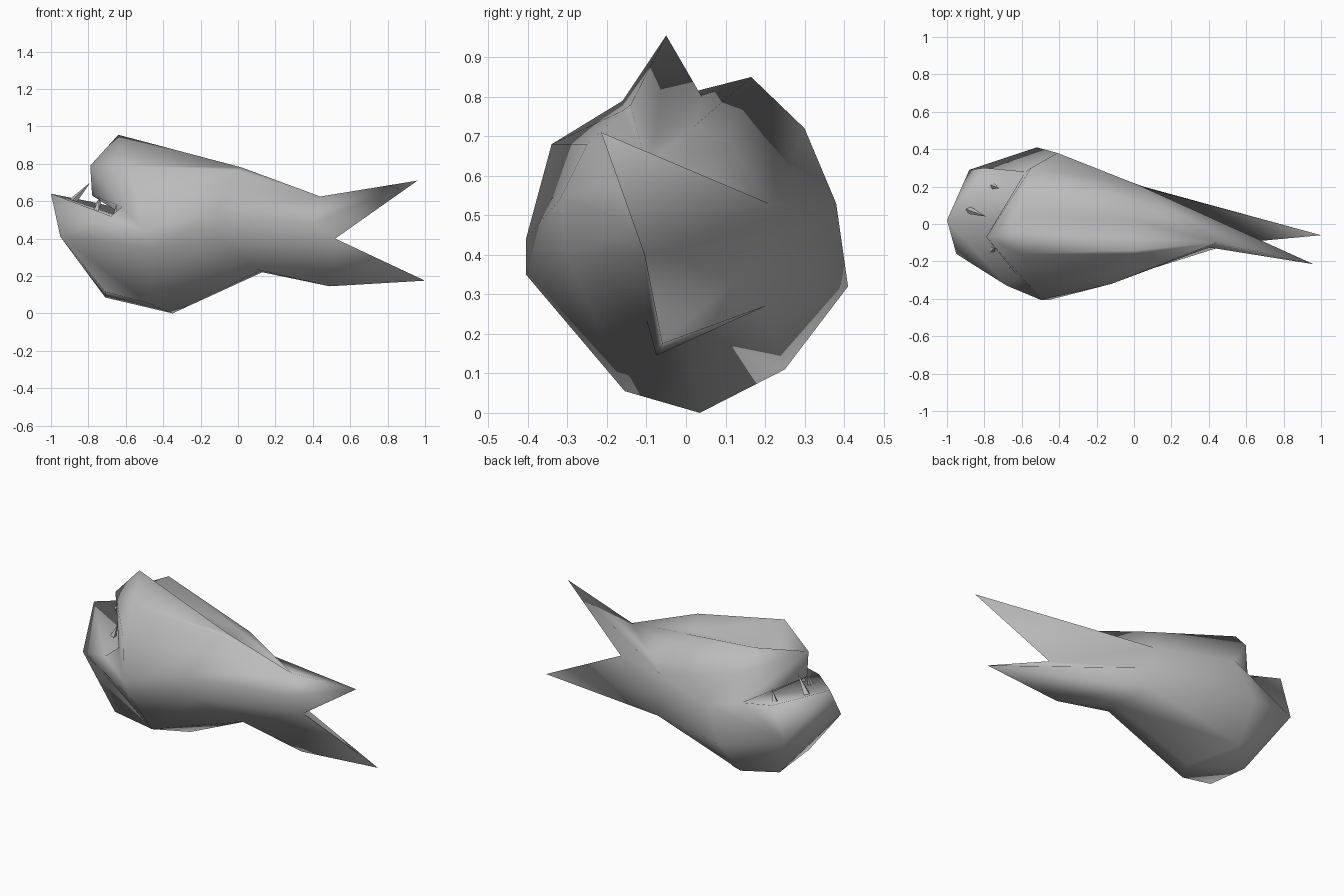
import bpy, bmesh
from math import radians
from mathutils import Vector

old = bpy.data.objects.get("Cube")
if old:
    bpy.data.objects.remove(old, do_unlink=True)

grey = bpy.data.materials.new("plain grey")
grey.use_nodes = True
tone = (0.5, 0.5, 0.5, 1)
grey.diffuse_color = tone
grey.node_tree.nodes["Principled BSDF"].inputs["Base Color"].default_value = tone


def finish(name, bm, angle):
    """Turn a bmesh into a named, shaded object."""
    mesh = bpy.data.meshes.new(name)
    bm.to_mesh(mesh)
    bm.free()
    mesh.materials.append(grey)
    obj = bpy.data.objects.new(name, mesh)
    bpy.context.collection.objects.link(obj)
    bpy.ops.object.select_all(action="DESELECT")
    obj.select_set(True)
    bpy.context.view_layer.objects.active = obj
    bpy.ops.object.shade_smooth_by_angle(angle=radians(angle))
    return obj


# Body landmarks running once around each cross-section, from the crest
# over the left side, under the keel and back up the right side
around = ("crest left_valley left_shoulder left_cheek left_flank left_side "
          "left_belly keel right_belly right_side right_flank right_cheek "
          "right_shoulder").split()

head_section = [
    (-.64, -.05, .955), (-.6, .04, .8), (-.59, .165, .85), (-.55, .3, .72),
    (-.41, .38, .53), (-.52, .41, .32), (-.55, .25, .11), (-.35, .035, 0),
    (-.48, -.155, .055), (-.45, -.405, .35), (-.5, -.405, .44),
    (-.55, -.34, .68), (-.6, -.16, .79)]

waist_section = [
    (.02, -.14, .78), (0, -.075, .71), (0, .02, .725), (0, .12, .68),
    (.02, .21, .53), (.04, .2, .4), (.05, .2, .27), (.13, 0, .22),
    (.1, -.1, .235), (-.1, -.3, .4), (-.12, -.32, .54),
    (-.05, -.25, .68), (0, -.16, .765)]

# Forked tail: the waist columns gather into a few shared points
tail = dict(root=(.44, -.1, .625), upper_tip=(.96, -.215, .71),
            notch=(.52, -.105, .4), lower_tip=(1, -.06, .175),
            heel=(.49, -.075, .145), tail_side=(.4, -.125, .48))
tail_columns = ("root root root root upper_tip notch lower_tip heel heel "
                "notch tail_side root root").split()

# Face and mouth landmarks
face = dict(lip=(-.79, -.07, .79), palate=(-.78, -.07, .63),
            left_corner=(-.58, .28, .55), right_corner=(-.62, -.28, .57),
            left_rim=(-.8, .3, .6), right_rim=(-.68, -.33, .52),
            jaw_tip=(-1, .02, .64), left_jaw=(-.88, .29, .39),
            right_jaw=(-.95, -.16, .41), chin=(-.71, .1, .085),
            right_chin=(-.71, -.19, .115), throat=(-.56, 0, .49))

bm = bmesh.new()
points = {name: bm.verts.new(co) for name, co in face.items()}
points.update({name: bm.verts.new(co) for name, co in tail.items()})
points.update({name: bm.verts.new(co) for name, co in zip(around, head_section)})
head = [points[name] for name in around]
waist = [bm.verts.new(co) for co in waist_section]
end = [points[name] for name in tail_columns]


def patch(corners):
    """Add a face, skipping corners that coincide."""
    corners = list(dict.fromkeys(corners))
    if len(corners) > 2:
        bm.faces.new(corners)


def loft(ring_a, ring_b):
    for i in range(len(ring_a)):
        j = (i + 1) % len(ring_a)
        patch((ring_a[i], ring_a[j], ring_b[j], ring_b[i]))


def fan(apex, rim):
    """Triangles from one landmark to a chain of others."""
    chain = [points[name] for name in rim.split()]
    for a, b in zip(chain, chain[1:]):
        patch((points[apex], a, b))


# Trunk and tail
loft(head, waist)
loft(waist, end)
fan("notch", "lower_tip heel")
fan("upper_tip", "notch tail_side root")

# Snout, jaw and open mouth
fan("lip", "right_corner right_cheek right_shoulder crest left_valley "
           "left_shoulder left_cheek left_corner palate right_corner")
fan("left_corner", "left_cheek left_flank")
fan("left_jaw", "jaw_tip left_rim left_corner left_flank left_side "
                "left_belly chin right_jaw jaw_tip")
fan("right_jaw", "chin right_chin right_belly right_side right_flank "
                 "right_rim jaw_tip")
fan("right_flank", "right_rim right_corner right_cheek")
fan("chin", "left_belly keel right_belly right_chin")
fan("throat", "left_corner left_rim jaw_tip right_rim right_corner "
              "palate left_corner")

bmesh.ops.recalc_face_normals(bm, faces=bm.faces[:])
finish("fish_body", bm, 110)


# Teeth: slim four-sided spikes leaning into the mouth
def tooth(name, base, tip, radius):
    base, tip = Vector(base), Vector(tip)
    axis = tip - base
    spike = bmesh.new()
    bmesh.ops.create_cone(spike, cap_ends=True, segments=4, radius1=radius,
                          radius2=0, depth=axis.length)
    turn = axis.to_track_quat("Z", "Y")
    for v in spike.verts:
        v.co = turn @ v.co + (base + tip) / 2
    finish(name, spike, 30)


tooth("front_left_tooth", (-.9, .08, .58), (-.79, .04, .7), .025)
tooth("back_left_tooth", (-.77, .21, .54), (-.72, .19, .64), .025)
tooth("front_right_tooth", (-.76, -.14, .54), (-.74, -.12, .62), .02)
tooth("back_right_tooth", (-.66, -.22, .51), (-.65, -.2, .58), .02)
